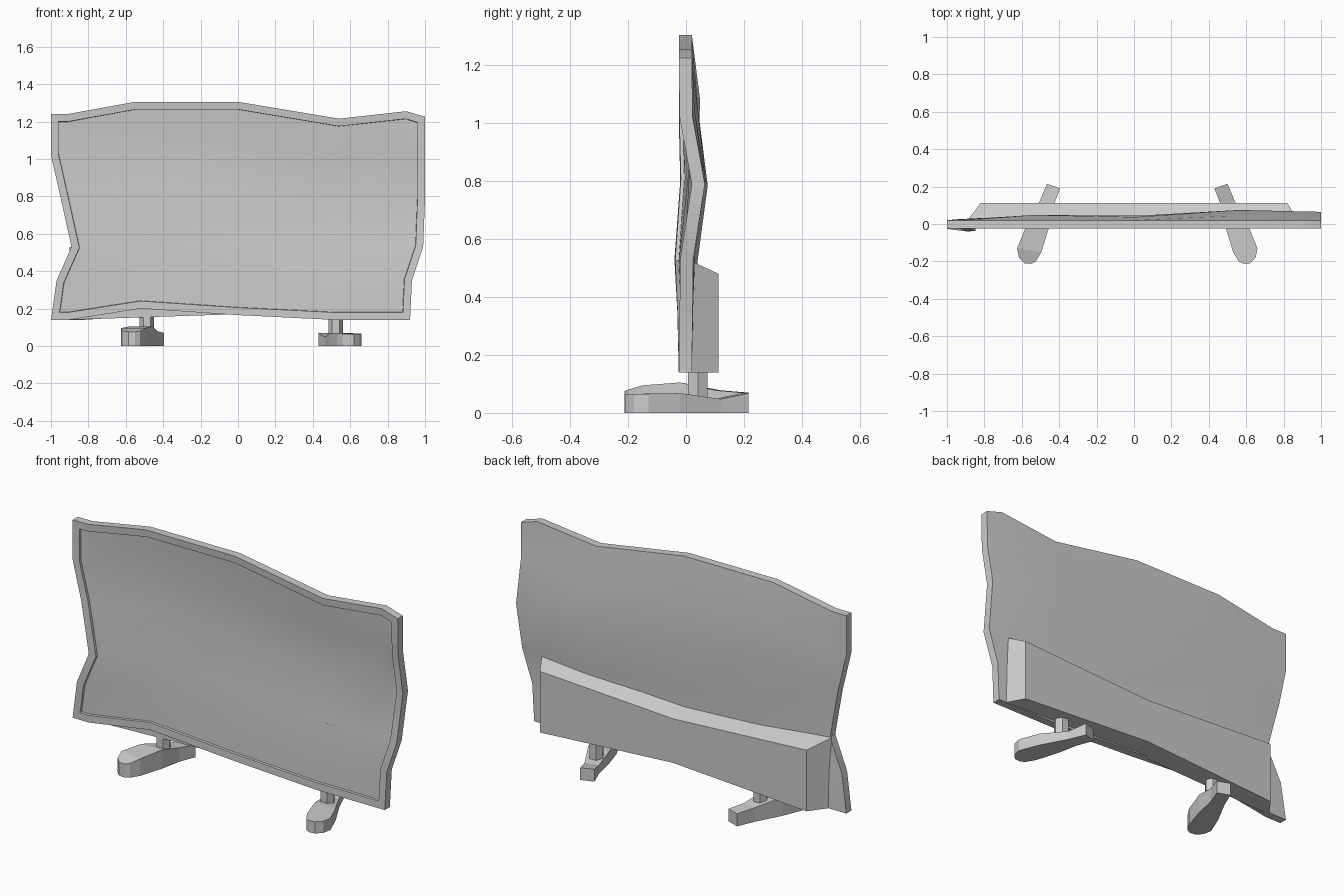
import bpy, bmesh, math
from mathutils import Vector

if "Cube" in bpy.data.objects:
    bpy.data.objects.remove(bpy.data.objects["Cube"])


def finish(bm, name, smooth=False):
    bmesh.ops.recalc_face_normals(bm, faces=bm.faces)
    me = bpy.data.meshes.new(name)
    bm.to_mesh(me)
    bm.free()
    ob = bpy.data.objects.new(name, me)
    bpy.context.collection.objects.link(ob)
    if smooth:
        bpy.ops.object.select_all(action='DESELECT')
        ob.select_set(True)
        bpy.context.view_layer.objects.active = ob
        bpy.ops.object.shade_smooth_by_angle(angle=math.radians(25))
    return ob


# Wavy outline of the screen panel (x, z)
TOP = [(-1, 1.24), (-.91, 1.24), (-.55, 1.305), (0, 1.305), (.54, 1.215), (.9, 1.255), (1, 1.225)]
BOTTOM = [(-1, .14), (-.9, .14), (-.52, .20), (0, .165), (.5, .14), (.83, .14), (.92, .14)]
LEFT = [(-1, .14), (-.97, .35), (-.89, .53), (-.95, .8), (-1, 1.02), (-1, 1.24)]
RIGHT = [(.92, .14), (.93, .35), (.99, .53), (1, .79), (1, 1.02), (1, 1.225)]
S = [0, .05, .24, .5, .76, .95, 1]
T = [0, .19, .35, .6, .8, 1]
# Front depth, rows from bottom to top
DEPTH = [[-.025] * 7,
         [-.03, -.028, -.022, -.022, -.02, -.02, -.022],
         [-.04, -.036, -.01, -.015, -.005, -.015, -.02],
         [-.02, -.015, .0, .0, .03, .022, .02],
         [-.025, -.02, .003, -.008, .0, -.015, -.022],
         [-.025] * 7]
THICK = .045


def panel_point(i, j):
    s, t = S[i], T[j]
    v = lambda p: Vector((p[0], 0, p[1]))
    p = v(LEFT[j]).lerp(v(RIGHT[j]), s) + v(BOTTOM[i]).lerp(v(TOP[i]), t)
    p -= v(BOTTOM[0]).lerp(v(BOTTOM[-1]), s).lerp(v(TOP[0]).lerp(v(TOP[-1]), s), t)
    p.y = DEPTH[j][i]
    return p


# Panel: front grid, back grid, rim, then recessed screen
bm = bmesh.new()
nx, nz = len(S), len(T)
front = [[bm.verts.new(panel_point(i, j)) for i in range(nx)] for j in range(nz)]
back = [[bm.verts.new(v.co + Vector((0, THICK, 0))) for v in row] for row in front]
screen = []
for j in range(nz - 1):
    for i in range(nx - 1):
        quad = [(j, i), (j, i + 1), (j + 1, i + 1), (j + 1, i)]
        screen.append(bm.faces.new([front[a][b] for a, b in quad]))
        bm.faces.new([back[a][b] for a, b in reversed(quad)])
rim = ([(0, i) for i in range(nx)] + [(j, nx - 1) for j in range(1, nz)]
       + [(nz - 1, i) for i in range(nx - 2, -1, -1)] + [(j, 0) for j in range(nz - 2, 0, -1)])
for (a, b), (c, d) in zip(rim, rim[1:] + rim[:1]):
    bm.faces.new([front[a][b], back[a][b], back[c][d], front[c][d]])
bmesh.ops.recalc_face_normals(bm, faces=bm.faces)
bmesh.ops.inset_region(bm, faces=screen, thickness=.04, use_even_offset=True)
bmesh.ops.inset_region(bm, faces=screen, thickness=.002, depth=-.012, use_even_offset=True)
finish(bm, "screen_panel", True)

# Rear housing: inner loop on the panel, smaller outer loop behind
inner = [(-.9, .14), (0, .17), (.88, .14), (.88, .53), (0, .48), (-.9, .53)]
outer = [(-.82, .14), (0, .19), (.82, .14), (.82, .48), (0, .435), (-.82, .48)]
bm = bmesh.new()
a = [bm.verts.new((x, .005, z)) for x, z in inner]
b = [bm.verts.new((x, .113, z)) for x, z in outer]
for k in range(6):
    m = (k + 1) % 6
    bm.faces.new([a[k], a[m], b[m], b[k]])
for loop in (a, b):
    bm.faces.new([loop[k] for k in (0, 1, 4, 5)])
    bm.faces.new([loop[k] for k in (1, 2, 3, 4)])
finish(bm, "rear_housing")

# Feet: cross-sections from back to front, as (inner xy, outer xy)
FOOT = [((.43, .19), (.50, .215)), ((.465, .1), (.54, .12)), ((.49, -.02), (.615, -.02)),
        ((.53, -.15), (.66, -.13)), ((.56, -.2), (.65, -.18)), ((.585, -.213), (.62, -.21))]


def foot(name, side, shift, heights):
    bm = bmesh.new()
    rings = []
    for (p, q), h in zip(FOOT, heights):
        rings.append([bm.verts.new((side * x + shift, y, z)) for (x, y), z in
                      ((p, 0), (q, 0), (q, h), (p, h))])
    for r, s in zip(rings, rings[1:]):
        for k in range(4):
            m = (k + 1) % 4
            bm.faces.new([r[k], r[m], s[m], s[k]])
    bm.faces.new(rings[0])
    bm.faces.new(rings[-1])
    finish(bm, name)


foot("right_foot", 1, 0, (.068, .048, .068, .066, .065, .065))
foot("left_foot", -1, .035, (.07, .078, .105, .095, .08, .075))

# Necks joining feet to the panel
for name, x, top in (("right_neck", .522, .18), ("left_neck", -.487, .23)):
    bpy.ops.mesh.primitive_cylinder_add(vertices=6, radius=.039, depth=top - .04,
                                        location=(x, .041, (top + .04) / 2),
                                        rotation=(0, 0, math.radians(30)))
    bpy.context.object.name = name
